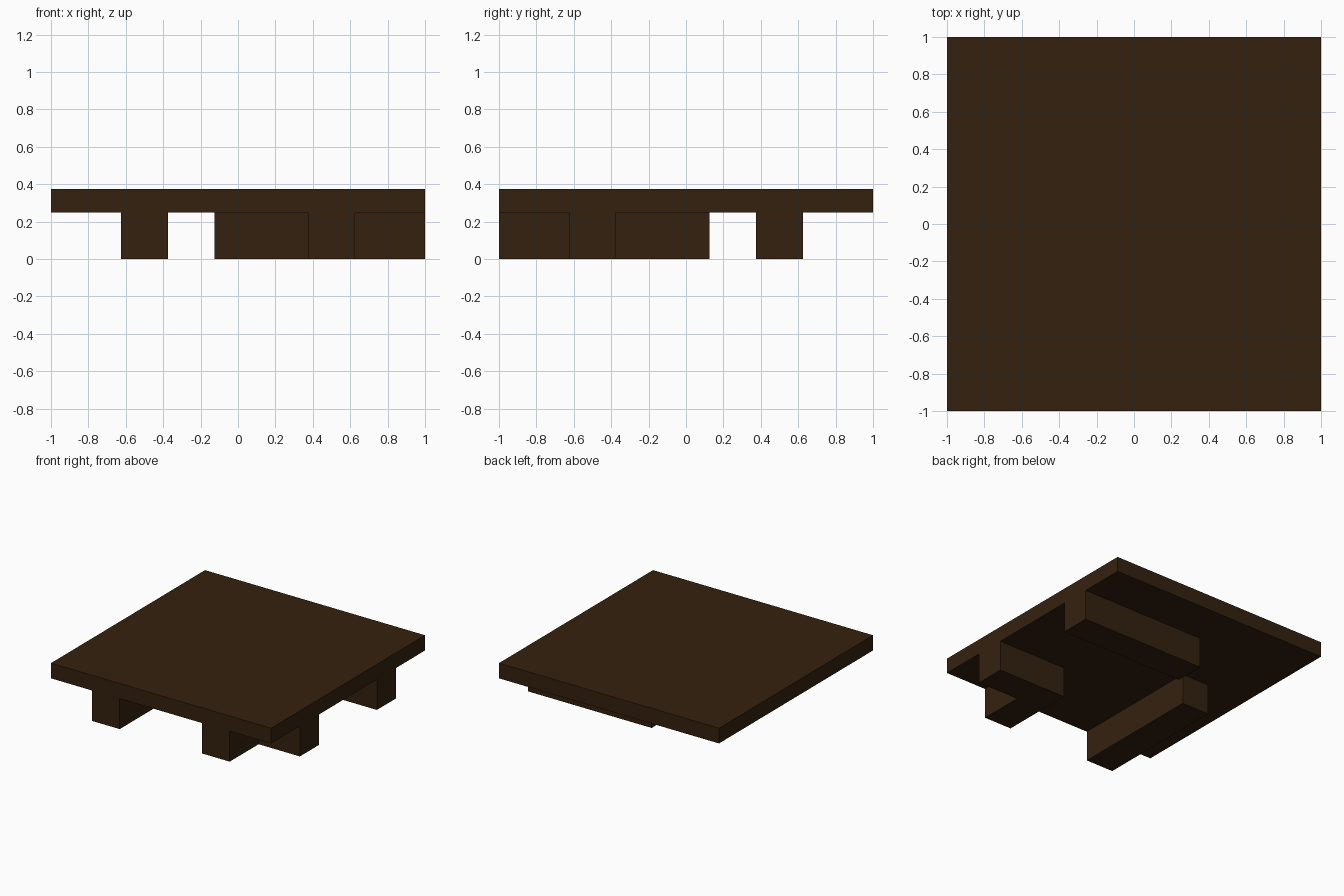
import bpy
import bmesh

cube = bpy.data.objects.get("Cube")
if cube:
    bpy.data.objects.remove(cube, do_unlink=True)

# Dark wood
wood = bpy.data.materials.new("dark_brown_wood")
colour = (0.034, 0.0152, 0.0048, 1)
wood.use_nodes = True
wood.diffuse_color = colour
bsdf = next(n for n in wood.node_tree.nodes if n.type == 'BSDF_PRINCIPLED')
bsdf.inputs["Base Color"].default_value = colour

BEAM_TOP = 0.25
SLAB_TOP = 0.375


def prism(name, outline, bottom, top):
    """Extrude a flat outline straight up into a solid part."""
    bm = bmesh.new()
    base = bm.faces.new([bm.verts.new((x, y, bottom)) for x, y in outline])
    grown = bmesh.ops.extrude_face_region(bm, geom=[base], use_keep_orig=True)
    raised = [v for v in grown["geom"] if isinstance(v, bmesh.types.BMVert)]
    bmesh.ops.translate(bm, verts=raised, vec=(0, 0, top - bottom))
    bmesh.ops.recalc_face_normals(bm, faces=bm.faces)
    mesh = bpy.data.meshes.new(name)
    bm.to_mesh(mesh)
    bm.free()
    mesh.materials.append(wood)
    obj = bpy.data.objects.new(name, mesh)
    bpy.context.collection.objects.link(obj)
    return obj


def rectangle(x0, x1, y0, y1):
    return [(x0, y0), (x1, y0), (x1, y1), (x0, y1)]


# Square top slab
prism("top_slab", rectangle(-1, 1, -1, 1), BEAM_TOP, SLAB_TOP)

# Two long beams, one running in from the front and one from the side
prism("front_beam", rectangle(-0.625, -0.375, -1, 0.125), 0, BEAM_TOP)
prism("side_beam", rectangle(-0.125, 1, 0.375, 0.625), 0, BEAM_TOP)

# Short beams joined in an L around the front corner
corner = [(0.375, -1), (0.625, -1), (0.625, -0.625),
          (1, -0.625), (1, -0.375), (0.375, -0.375)]
prism("corner_beam", corner, 0, BEAM_TOP)
